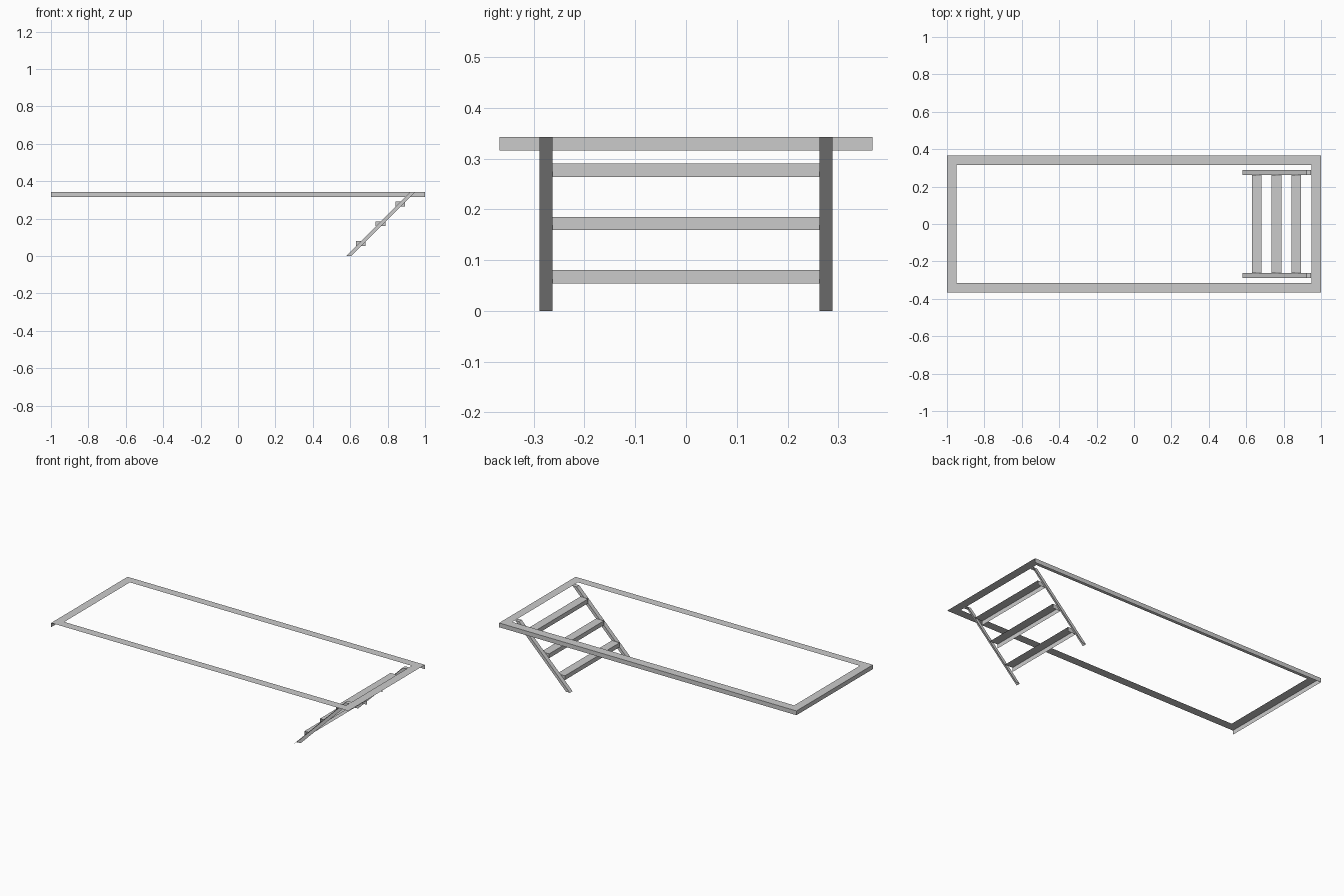
import bpy
import bmesh

cube = bpy.data.objects.get("Cube")
if cube:
    bpy.data.objects.remove(cube, do_unlink=True)

grey = bpy.data.materials.new("light grey")
grey.use_nodes = True
grey.diffuse_color = (0.6, 0.6, 0.6, 1)
grey.node_tree.nodes["Principled BSDF"].inputs["Base Color"].default_value = (0.6, 0.6, 0.6, 1)

T = 0.026        # board thickness
W = 0.052        # board width
TOP = 0.342      # height of the frame's top
HALF_Y = 0.367   # half the frame's depth


def finish(name, bm):
    mesh = bpy.data.meshes.new(name)
    bm.to_mesh(mesh)
    bm.free()
    mesh.materials.append(grey)
    obj = bpy.data.objects.new(name, mesh)
    bpy.context.collection.objects.link(obj)
    return obj


def open_board(name, profile, y0, y1):
    """Extrude an x-z profile along y, keeping only the top, back and right sides."""
    bm = bmesh.new()
    face = bm.faces.new([bm.verts.new((x, y0, z)) for x, z in profile])
    result = bmesh.ops.extrude_face_region(bm, geom=[face], use_keep_orig=True)
    verts = [g for g in result["geom"] if isinstance(g, bmesh.types.BMVert)]
    bmesh.ops.translate(bm, verts=verts, vec=(0, y1 - y0, 0))
    bmesh.ops.recalc_face_normals(bm, faces=bm.faces)
    hidden = [f for f in bm.faces
              if f.normal.x > 0.1 or f.normal.y < -0.1 or f.normal.z < -0.1]
    bmesh.ops.delete(bm, geom=hidden, context="FACES")
    return finish(name, bm)


# Rectangular frame: a flat mitred ring with a skirt along the back and right edges
bm = bmesh.new()
corners = [(-1, -1), (1, -1), (1, 1), (-1, 1)]
outer = [bm.verts.new((sx, sy * HALF_Y, TOP)) for sx, sy in corners]
inner = [bm.verts.new((sx * (1 - W), sy * (HALF_Y - W), TOP)) for sx, sy in corners]
for i in range(4):
    j = (i + 1) % 4
    bm.faces.new((outer[i], outer[j], inner[j], inner[i]))
    if i >= 2:
        low_i, low_j = (bm.verts.new((v.co.x, v.co.y, TOP - T)) for v in (outer[i], outer[j]))
        bm.faces.new((low_i, low_j, outer[j], outer[i]))
finish("top_frame", bm)

# Sloping ladder rails, cut level at floor and top
rail = [(0.579, 0), (0.579 + T, 0), (0.947, TOP), (0.947 - T, TOP)]
open_board("ladder_rail_right", rail, -0.289, -0.263)
open_board("ladder_rail_left", rail, 0.263, 0.289)

# Level treads between the rails
for i in range(3):
    x, z = 0.656 + 0.106 * i, 0.067 + 0.105 * i
    tread = [(x - W / 2, z - T / 2), (x + W / 2, z - T / 2),
             (x + W / 2, z + T / 2), (x - W / 2, z + T / 2)]
    open_board(f"ladder_tread_{i + 1}", tread, -0.263, 0.263)
